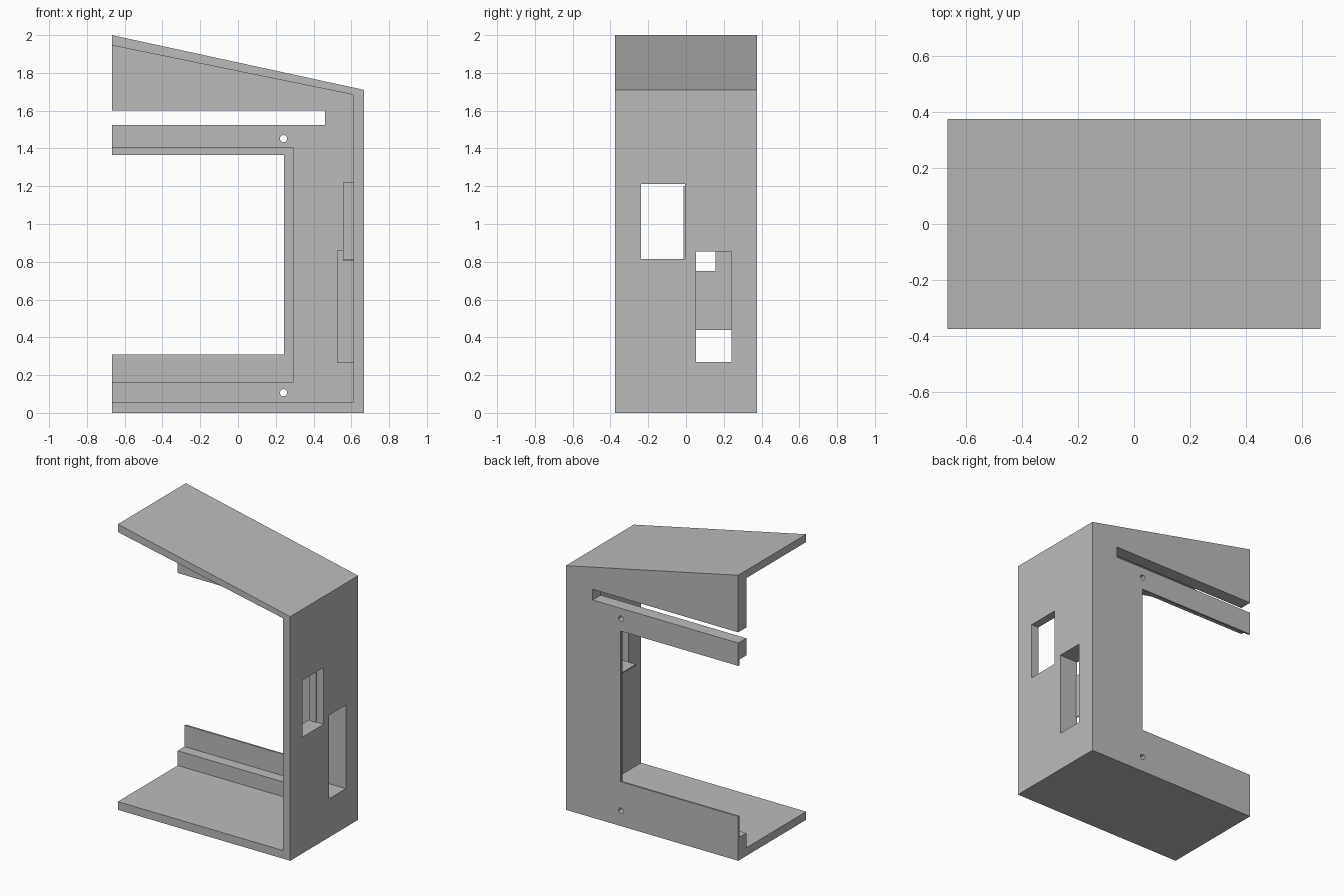
import bpy, bmesh, math

cube = bpy.data.objects.get("Cube")
if cube:
    bpy.data.objects.remove(cube, do_unlink=True)

grey = bpy.data.materials.new("plain grey")
grey.use_nodes = True
colour = (0.5, 0.5, 0.5, 1)
grey.diffuse_color = colour
grey.node_tree.nodes["Principled BSDF"].inputs["Base Color"].default_value = colour


def prism(name, profile, y0, y1):
    """Extrude an (x, z) outline from y0 to y1."""
    bm = bmesh.new()
    face = bm.faces.new([bm.verts.new((x, y0, z)) for x, z in profile])
    moved = bmesh.ops.extrude_face_region(bm, geom=[face])["geom"]
    verts = [v for v in moved if isinstance(v, bmesh.types.BMVert)]
    bmesh.ops.translate(bm, verts=verts, vec=(0, y1 - y0, 0))
    bmesh.ops.recalc_face_normals(bm, faces=bm.faces)
    mesh = bpy.data.meshes.new(name)
    bm.to_mesh(mesh)
    bm.free()
    mesh.materials.append(grey)
    ob = bpy.data.objects.new(name, mesh)
    bpy.context.collection.objects.link(ob)
    return ob


def box(name, x0, x1, y0, y1, z0, z1):
    return prism(name, [(x0, z0), (x1, z0), (x1, z1), (x0, z1)], y0, y1)


def cut(target, cutter):
    cutter.hide_render = True
    mod = target.modifiers.new("cut", "BOOLEAN")
    mod.operation, mod.solver, mod.object = "DIFFERENCE", "EXACT", cutter
    bpy.context.view_layer.objects.active = target
    bpy.ops.object.modifier_apply(modifier=mod.name)
    bpy.data.objects.remove(cutter, do_unlink=True)


W, D = 0.668, 0.376      # half width, half depth
IN = 0.611               # inner face of the side wall
STEP, SKIN = 0.287, 0.363  # inner faces of the thick back and its thin lip

# Housing with a sloping roof, open to the front and one side
housing = prism("housing", [(-W, 0), (W, 0), (W, 1.71), (-W, 2)], -D, D)
cut(housing, prism("cavity", [(-W - .1, .057), (IN, .057), (IN, 1.684), (-W - .1, 1.966)], -1, STEP))

# Back opening with a rebate, and the long slot above it
cut(housing, box("rebate", -1, .29, 0, SKIN, .16, 1.405))
cut(housing, box("back_opening", -1, .243, 0, 1, .31, 1.365))
cut(housing, box("slot", -1, .46, 0, 1, 1.525, 1.6))

# Screw holes
for z in (.107, 1.452):
    ring = [(.241 + .019 * math.cos(i * math.tau / 24), z + .019 * math.sin(i * math.tau / 24))
            for i in range(24)]
    cut(housing, prism("screw_hole", ring, 0, 1))

# Windows in the side wall
cut(housing, box("upper_window", .5, 1, -.238, -.005, .815, 1.212))
cut(housing, box("lower_window", .5, 1, .052, .24, .27, .855))

# Shelf, upright and gusset behind the upper window
box("window_shelf", .555, IN, -.238, .004, .807, .815)
box("window_upright", .555, IN, -.005, .004, .815, 1.22)
prism("window_gusset", [(.575, .815), (IN, .815), (IN, 1.2)], -.012, -.005)

# Pocket behind the lower window: thin sides and a back with two openings
P, T = .525, .005
for y in (.052 - T, .24):
    box("pocket_side", P, IN, y, y + T, .27, .855)
for z in (.27 - T, .855):
    box("pocket_end", P, IN, .052, .24, z, z + T)
box("pocket_back", P, P + .008, .052, .24, .44, .75)
box("pocket_back_tab", P, P + .008, .155, .24, .75, .855)
